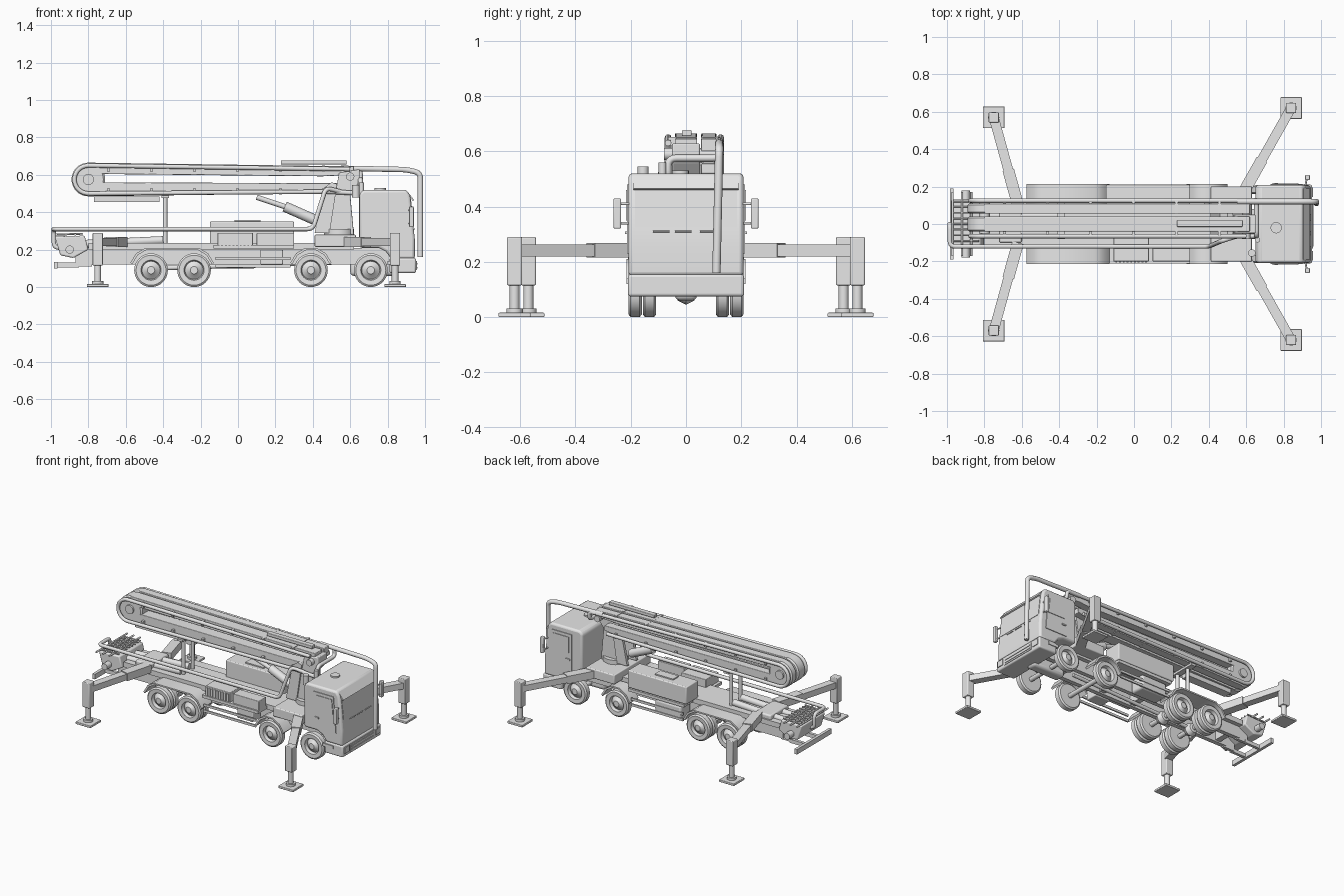
import bpy, bmesh, math
from mathutils import Vector

cube = bpy.data.objects.get("Cube")
if cube:
    bpy.data.objects.remove(cube, do_unlink=True)

grey = bpy.data.materials.new("plain_grey")
grey.use_nodes = True
grey.diffuse_color = (.8, .8, .8, 1)
grey.node_tree.nodes["Principled BSDF"].inputs["Base Color"].default_value = (.8, .8, .8, 1)


def finish(name, bm, mirror=False, bevel=0):
    bmesh.ops.recalc_face_normals(bm, faces=bm.faces)
    mesh = bpy.data.meshes.new(name)
    bm.to_mesh(mesh)
    bm.free()
    mesh.materials.append(grey)
    obj = bpy.data.objects.new(name, mesh)
    bpy.context.collection.objects.link(obj)
    if bevel:
        mod = obj.modifiers.new("bevel", 'BEVEL')
        mod.width, mod.segments, mod.limit_method = bevel, 3, 'ANGLE'
    if mirror:
        mod = obj.modifiers.new("mirror", 'MIRROR')
        mod.use_axis = (False, True, False)
    return obj


def prism(name, outline, y, mirror=False, bevel=0):
    """Side outline in x and z, extruded across y."""
    bm = bmesh.new()
    face = bm.faces.new([bm.verts.new((px, y[0], pz)) for px, pz in outline])
    new = bmesh.ops.extrude_face_region(bm, geom=[face])["geom"]
    verts = [v for v in new if isinstance(v, bmesh.types.BMVert)]
    bmesh.ops.translate(bm, verts=verts, vec=(0, y[1] - y[0], 0))
    return finish(name, bm, mirror, bevel)


def box(name, x, y, z, mirror=False, bevel=0):
    outline = [(x[0], z[0]), (x[1], z[0]), (x[1], z[1]), (x[0], z[1])]
    return prism(name, outline, y, mirror, bevel)


def lathe(name, profile, x, z, mirror=False, sides=32):
    """Profile of radius and y, turned about an axis along y."""
    bm = bmesh.new()
    verts = [bm.verts.new((x + r, y, z)) for r, y in profile]
    edges = [bm.edges.new(pair) for pair in zip(verts, verts[1:])]
    bmesh.ops.spin(bm, geom=verts + edges, cent=(x, 0, z), axis=(0, 1, 0),
                   angle=math.tau, steps=sides)
    bmesh.ops.remove_doubles(bm, verts=bm.verts, dist=.0002)
    return finish(name, bm, mirror)


def rod(name, a, b, radius, mirror=False, sides=20):
    a, b = Vector(a), Vector(b)
    bm = bmesh.new()
    bmesh.ops.create_cone(bm, cap_ends=True, segments=sides, radius1=radius,
                          radius2=radius, depth=(b - a).length)
    turn = (b - a).to_track_quat('Z', 'Y').to_matrix().to_4x4()
    bm.transform(turn)
    bmesh.ops.translate(bm, verts=bm.verts, vec=(a + b) / 2)
    return finish(name, bm, mirror)


def pipe(name, points, radius, bend=.03):
    """Round tube through the points, with rounded corners."""
    pts = [Vector(p) for p in points]
    path = [pts[0]]
    for before, p, after in zip(pts, pts[1:], pts[2:]):
        start = p + (before - p).normalized() * min(bend, (before - p).length / 2)
        end = p + (after - p).normalized() * min(bend, (after - p).length / 2)
        for i in range(6):
            t = i / 5
            path.append(start * (1 - t) ** 2 + p * 2 * t * (1 - t) + end * t * t)
    path.append(pts[-1])
    curve = bpy.data.curves.new(name, 'CURVE')
    curve.dimensions, curve.bevel_depth, curve.bevel_resolution = '3D', radius, 3
    curve.use_fill_caps = True
    spline = curve.splines.new('POLY')
    spline.points.add(len(path) - 1)
    for sp, p in zip(spline.points, path):
        sp.co = (*p, 1)
    curve.materials.append(grey)
    obj = bpy.data.objects.new(name, curve)
    bpy.context.collection.objects.link(obj)


# Chassis, deck and underside
box("chassis_rail", x=(-.8, .9), y=(.05, .08), z=(.12, .21), mirror=True)
box("deck", x=(-.8, .62), y=(-.11, .11), z=(.2, .235))
for cx in (-.75, -.35, -.05, .2, .55):
    box("cross_member", x=(cx, cx + .04), y=(-.06, .06), z=(.13, .19))
rod("drive_shaft", (-.45, 0, .1), (.5, 0, .13), .012)

# Wheels, axles and mudguards
tyre = [(0, .208), (.02, .208), (.03, .198), (.048, .185), (.054, .206), (.08, .208),
        (.09, .2), (.09, .168), (.08, .16), (0, .16)]
for number, cx in enumerate((-.465, -.235, .39, .71)):
    lathe("wheel", tyre, cx, .09, mirror=True)
    rod("axle", (cx, -.18, .09), (cx, .18, .09), .016)
    if number < 2:
        lathe("inner_wheel", [(r, y - .052) for r, y in tyre], cx, .09, mirror=True)
        lathe("differential", [(0, -.04), (.03, -.03), (.045, 0), (.03, .03), (0, .04)], cx, .09)


def mudguard(name, left, right, inner):
    outer = [(left, .13), (left + .03, .18), (left + .08, .21),
             (right - .08, .21), (right - .03, .18), (right, .13)]
    under = [(x + (.008 if x < (left + right) / 2 else -.008), z - .01) for x, z in outer]
    prism(name, outer + under[::-1], (inner, .215), mirror=True)


mudguard("rear_mudguard", -.575, -.13, .1)
mudguard("middle_mudguard", .28, .5, .12)

# Side boxes, tanks and guard rails
box("water_tank", x=(-.15, .3), y=(.08, .21), z=(.23, .35), bevel=.006)
box("tank_lid", x=(-.02, .12), y=(.11, .17), z=(.35, .358))
box("tool_box", x=(-.11, .08), y=(-.2, -.06), z=(.21, .29), bevel=.004)
box("control_box", x=(.1, .3), y=(-.2, -.12), z=(.22, .29), bevel=.004)
box("fuel_tank", x=(-.1, .1), y=(.09, .2), z=(.1, .2), bevel=.015)
box("battery_box", x=(.12, .24), y=(-.18, -.09), z=(.12, .2), bevel=.006)
box("walkway", x=(-.13, .3), y=(.09, .21), z=(.205, .225), mirror=True)
for z in (.105, .145):
    box("side_guard", x=(-.12, .28), y=(.195, .205), z=(z, z + .016), mirror=True)
for i in range(9):
    box("cooler_slat", x=(-.1 + i * .02, -.09 + i * .02), y=(-.206, -.2), z=(.22, .28))

# Cab
shell = [(.65, .21), (.65, .5), (.67, .52), (.9, .52), (.92, .49), (.945, .26),
         (.945, .15), (.82, .15), (.79, .19), (.75, .21)]
prism("cab", shell, (-.208, .208), bevel=.014)
box("bumper", x=(.81, .952), y=(-.21, .21), z=(.075, .155), bevel=.01)
box("front_grille", x=(.95, .956), y=(-.13, .13), z=(.09, .14))
for z in (.1, .12):
    box("grille_slat", x=(.955, .96), y=(-.12, .12), z=(z, z + .008))
box("headlight", x=(.95, .957), y=(.145, .195), z=(.1, .14), mirror=True)
prism("windscreen", [(.921, .47), (.937, .325), (.941, .325), (.925, .47)], (-.185, .185))
prism("sun_visor", [(.9, .5), (.935, .46), (.942, .465), (.905, .512)], (-.19, .19))
for y in (-.12, -.04, .05):
    rod("wiper", (.943, y, .31), (.943, y + .06, .31), .003)
prism("door", [(.73, .23), (.73, .48), (.88, .48), (.9, .23)], (.208, .213), mirror=True)
prism("side_window", [(.75, .35), (.75, .46), (.87, .46), (.88, .35)], (.213, .217), mirror=True)
box("door_handle", x=(.74, .77), y=(.212, .22), z=(.3, .31), mirror=True)
box("cab_step", x=(.8, .88), y=(.19, .215), z=(.12, .14), mirror=True)
box("mirror", x=(.915, .94), y=(.235, .262), z=(.32, .43), mirror=True, bevel=.005)
for z in (.34, .41):
    rod("mirror_arm", (.915, .2, z), (.925, .25, z), .005, mirror=True)
rod("beacon", (.63, -.155, .48), (.63, -.155, .545), .02)
rod("exhaust", (.66, -.085, .25), (.66, -.085, .56), .014)
rod("roof_hatch", (.76, -.02, .52), (.76, -.02, .53), .03)
box("engine_sump", x=(.6, .85), y=(-.04, .04), z=(.06, .15), bevel=.02)

# Turret that carries the boom
box("turret_base", x=(.41, .63), y=(-.2, .2), z=(.215, .28), bevel=.006)
rod("slewing_ring", (.54, 0, .28), (.54, 0, .31), .08, sides=32)
prism("turret_column", [(.48, .28), (.51, .44), (.54, .61), (.65, .63), (.65, .56),
                        (.6, .5), (.62, .28)], (-.05, .05), bevel=.006)
prism("turret_cheek", [(.41, .29), (.46, .53), (.5, .56), (.53, .55), (.49, .29)],
      (.04, .06), mirror=True)
rod("turret_pin", (.6, -.08, .59), (.6, .12, .59), .022)
rod("lift_cylinder", (.42, 0, .355), (.25, 0, .43), .028)
rod("lift_piston", (.25, 0, .43), (.1, 0, .48), .014)

# Folded boom: two layers side by side, joined by round knuckles
for label, sides, near in (("main", (-.04, .04), -.065), ("outer", (.055, .11), .125)):
    prism(label + "_upper_arm", [(-.8, .665), (.62, .645), (.62, .6), (.45, .592), (-.8, .605)],
          sides, bevel=.004)
    prism(label + "_lower_arm", [(-.8, .485), (.4, .5), (.55, .52), (.55, .555), (-.8, .56)],
          sides, bevel=.004)
    low, high = sides
    lathe(label + "_knuckle", [(0, low), (.08, low), (.09, low + .008), (.09, high - .008),
                               (.08, high), (0, high)], -.8, .575, sides=40)
    loop = [(-.8 + .075 * math.cos(math.radians(a)), near, .575 + .075 * math.sin(math.radians(a)))
            for a in range(90, 271, 15)]
    pipe(label + "_boom_pipe", [(.6, near, .63)] + loop + [(.52, near, .51)], .012, bend=.01)
    for i in range(6):
        px = -.7 + i * .23
        for z in (.51, .635):
            box(label + "_pipe_clamp", x=(px, px + .015), y=(min(near, low), max(near, high)),
                z=(z - .016, z + .016))
    rod(label + "_knuckle_pin", (-.8, low - .012, .575), (-.8, high + .012, .575), .03)
box("boom_top_plate", x=(.23, .58), y=(-.015, .02), z=(.655, .677), bevel=.004)
box("boom_tray", x=(-.77, -.42), y=(-.03, .03), z=(.455, .485))
for y in (-.04, .06):
    rod("boom_rest_post", (-.39, y, .23), (-.39, y, .49), .012)
box("boom_rest", x=(-.41, -.37), y=(-.08, .12), z=(.475, .49))

# Delivery pipes
pipe("tip_hose", [(.55, .12, .635), (.9, .12, .628), (.975, .12, .61), (.975, .11, .16)], .015)
pipe("link_pipe", [(.5, -.065, .51), (.655, -.065, .5), (.655, -.065, .575), (.655, .125, .575),
                   (.655, .125, .63), (.6, .125, .63)], .013)
pipe("delivery_pipe", [(-.9, 0, .21), (-.985, 0, .21), (-.985, 0, .31), (-.985, -.12, .31),
                       (.4, -.12, .31), (.47, -.09, .53), (.55, -.065, .51)], .012)

# Hopper and pump at the rear
prism("hopper", [(-.98, .27), (-.82, .275), (-.8, .2), (-.88, .155), (-.95, .17)],
      (-.13, .13), bevel=.008)
for i in range(9):
    y = -.12 + i * .03
    rod("hopper_grate_bar", (-.975, y, .28), (-.83, y, .285), .005, sides=8)
for px in (-.97, -.92, -.87):
    rod("hopper_rail", (px, -.17, .28), (px, .17, .28), .006)
rod("agitator_motor", (-.9, .12, .2), (-.9, .18, .2), .022, mirror=True)
rod("pump_cylinder", (-.82, .045, .23), (-.4, .045, .25), .022, mirror=True)
box("pump_motor", x=(-.72, -.6), y=(-.1, .1), z=(.215, .265), bevel=.01)
box("rear_bar", x=(-.985, -.965), y=(-.19, .19), z=(.1, .135))
box("rear_bar_arm", x=(-.98, -.85), y=(.06, .08), z=(.105, .13), mirror=True)
box("rear_bar_bracket", x=(-.87, -.78), y=(.055, .075), z=(.11, .2), mirror=True)

# Outriggers, swung out on both sides
for label, root, foot in (("front", (.58, .16), (.84, .62)), ("rear", (-.62, .1), (-.75, .57))):
    start, end = Vector(root), Vector(foot)
    along = (end - start).normalized()
    across = Vector((-along.y, along.x)) * .026
    for part, reach, grow, low, high in (("beam", 1, 1, .22, .262), ("sleeve", .4, 1.2, .215, .268)):
        stop = start.lerp(end, reach)
        bm = bmesh.new()
        corners = [start + across * grow, stop + across * grow,
                   stop - across * grow, start - across * grow]
        face = bm.faces.new([bm.verts.new((c.x, c.y, low)) for c in corners])
        new = bmesh.ops.extrude_face_region(bm, geom=[face])["geom"]
        bmesh.ops.translate(bm, verts=[v for v in new if isinstance(v, bmesh.types.BMVert)],
                            vec=(0, 0, high - low))
        finish(label + "_outrigger_" + part, bm, mirror=True)
    fx, fy = foot
    box(label + "_leg", x=(fx - .027, fx + .027), y=(fy - .027, fy + .027), z=(.115, .29),
        mirror=True, bevel=.005)
    rod(label + "_leg_piston", (fx, fy, .02), (fx, fy, .13), .018, mirror=True)
    rod(label + "_leg_collar", (fx, fy, .015), (fx, fy, .032), .03, mirror=True)
    box(label + "_foot_pad", x=(fx - .058, fx + .058), y=(fy - .058, fy + .058), z=(0, .016),
        mirror=True, bevel=.004)

# Smooth round parts, keep hard edges
bpy.ops.object.select_all(action='DESELECT')
for obj in bpy.context.collection.objects:
    if obj.type == 'MESH' and obj.data.materials and obj.data.materials[0] == grey:
        obj.select_set(True)
        bpy.context.view_layer.objects.active = obj
bpy.ops.object.shade_smooth_by_angle(angle=math.radians(35))
